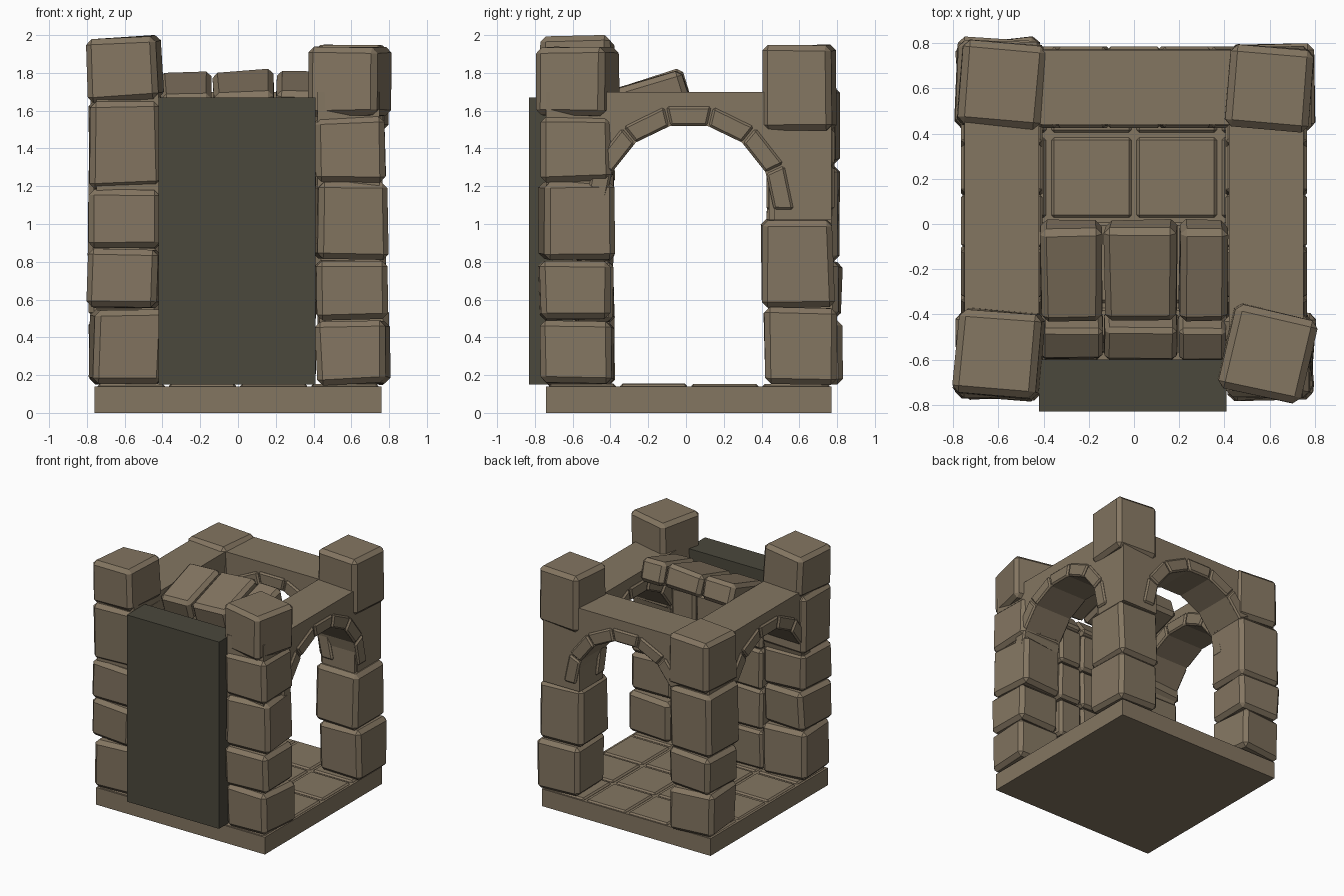
import bpy, bmesh, math, random
from mathutils import Matrix, Euler

random.seed(4)
cube = bpy.data.objects.get("Cube")
if cube:
    bpy.data.objects.remove(cube, do_unlink=True)


def material(name, rgb):
    m = bpy.data.materials.new(name)
    m.use_nodes = True
    m.diffuse_color = (*rgb, 1)
    m.node_tree.nodes["Principled BSDF"].inputs["Base Color"].default_value = (*rgb, 1)
    return m


stone = material("warm stone", (0.23, 0.18, 0.12))
dark = material("dark slate", (0.07, 0.065, 0.045))


def finish(name, bm, mat, matrix=None):
    bmesh.ops.recalc_face_normals(bm, faces=bm.faces)
    me = bpy.data.meshes.new(name)
    bm.to_mesh(me)
    bm.free()
    me.materials.append(mat)
    ob = bpy.data.objects.new(name, me)
    bpy.context.collection.objects.link(ob)
    if matrix:
        me.transform(matrix)
    return ob


def block(name, center, size, rot=(0, 0, 0), bevel=0.03, jitter=0.0, mat=stone):
    """Chamfered stone, optionally with slightly irregular corners."""
    bm = bmesh.new()
    bmesh.ops.create_cube(bm, size=1)
    for v in bm.verts:
        for i in range(3):
            v.co[i] = v.co[i] * size[i] + random.uniform(-jitter, jitter)
    if bevel:
        bmesh.ops.bevel(bm, geom=bm.edges[:], offset=bevel, segments=1,
                        affect='EDGES', profile=0.5)
    r = Euler([math.radians(a) for a in rot]).to_matrix().to_4x4()
    return finish(name, bm, mat, Matrix.Translation(center) @ r)


# Base and floor tiles
block("base", (0, 0.015, 0.07), (1.52, 1.51, 0.14), bevel=0)
for i in range(4):
    for j in range(4):
        block(f"floor_tile_{i}_{j}", (-0.565 + i * 0.377, -0.36 + (j - 0.5) * 0.377, 0.135),
              (0.355, 0.355, 0.03 + random.uniform(0, 0.01)), bevel=0.012)

# Corner pillars: position, joint heights, turn of the top stone
pillars = {
    "front_right": (-0.6, -0.58, (0.15, 0.55, 0.87, 1.19, 1.65, 1.99), -5, 3),
    "front_left": (0.6, -0.58, (0.15, 0.49, 0.81, 1.22, 1.57, 1.94), -13, 0),
    "back_right": (-0.59, 0.62, (0.15, 0.5, 0.8, 1.31, 1.73), -5, 0),
    "back_left": (0.6, 0.6, (0.15, 0.56, 1.025), -4, 0),
}
for name, (x, y, joints, turn, lean) in pillars.items():
    for k, (lo, hi) in enumerate(zip(joints, joints[1:])):
        top = k == len(joints) - 2 and name != "back_left"
        rot = (0, -lean, turn) if top else (random.uniform(-1, 1), random.uniform(-1.5, 1.5),
                                            random.uniform(-5, 5))
        block(f"{name}_pillar_stone_{k}",
              (x + random.uniform(-.01, .01), y + random.uniform(-.01, .01), (lo + hi) / 2),
              (0.375, 0.375, hi - lo - 0.006), rot, jitter=0.008)
block("back_left_pillar_cap", (0.6, 0.6, 1.72), (0.37, 0.37, 0.455), (0, 0, -5), 0.03, 0.004)

# Arched walls on three sides, each drawn flat and turned into place
CENTRE_Z, INNER, OUTER = 1.08, 0.45, 0.555


def arch_wall(name, matrix, half_length):
    low, high, depth = 1.02, 1.70, 0.33
    outline = [(-half_length, low), (-half_length, high), (half_length, high),
               (half_length, low), (INNER, low)]
    for k in range(8):
        a = math.radians(k * 180 / 7)
        outline.append((INNER * math.cos(a), CENTRE_Z + INNER * math.sin(a)))
    outline.append((-INNER, low))
    bm = bmesh.new()
    face = bm.faces.new([bm.verts.new((u, -depth / 2, z)) for u, z in outline])
    ext = bmesh.ops.extrude_face_region(bm, geom=[face])
    bmesh.ops.translate(bm, vec=(0, depth, 0),
                        verts=[g for g in ext["geom"] if isinstance(g, bmesh.types.BMVert)])
    finish(name, bm, stone, matrix)
    # Wedge stones around the opening
    for k in range(7):
        mid = math.radians(90 + (k - 3) * 26)
        half = math.radians(12.4)
        bm = bmesh.new()
        d = 0.18
        ring = []
        for r, s in ((INNER, -1), (OUTER, -1), (OUTER, 1), (INNER, 1)):
            a = mid + s * half
            ring.append(bm.verts.new((r * math.cos(a), -d, CENTRE_Z + r * math.sin(a))))
        ext = bmesh.ops.extrude_face_region(bm, geom=[bm.faces.new(ring)])
        bmesh.ops.translate(bm, vec=(0, 2 * d, 0),
                            verts=[g for g in ext["geom"] if isinstance(g, bmesh.types.BMVert)])
        bmesh.ops.recalc_face_normals(bm, faces=bm.faces)
        bmesh.ops.bevel(bm, geom=bm.edges[:], offset=0.012, segments=1, affect='EDGES')
        finish(f"{name}_wedge_{k}", bm, stone, matrix)


quarter = Matrix.Rotation(math.pi / 2, 4, 'Z')
arch_wall("back_arch", Matrix.Translation((0, 0.605, 0)), 0.74)
arch_wall("left_arch", Matrix.Translation((0.585, 0.015, 0)) @ quarter, 0.755)
arch_wall("right_arch", Matrix.Translation((-0.585, 0.015, 0)) @ quarter, 0.755)

# Stacked rubble filling the front, with loose stones tipped inward on top
columns = [(-0.275, 0.27, 1.69), (0.03, 0.32, 1.70), (0.305, 0.21, 1.70)]
for c, (x, width, z) in enumerate(columns):
    for row in range(4):
        block(f"front_infill_{c}_{row}", (x, -0.49, 0.315 + row * 0.325),
              (width, 0.21, 0.315), (random.uniform(-2, 2), 0, random.uniform(-2, 2)),
              0.022, 0.006)
    block(f"tipped_stone_{c}", (x, -0.205, z - 0.03), (width, 0.43, 0.18),
          (17, (-1, -3, 3)[c], 0), 0.028, 0.006)
    block(f"wedged_stone_{c}", (x, -0.495, 1.49), (width, 0.17, 0.16), (35, 0, 0), 0.02, 0.004)

# Standing slab closing the front
block("front_slab", (-0.005, -0.715, 0.91), (0.83, 0.23, 1.52), bevel=0, mat=dark)
